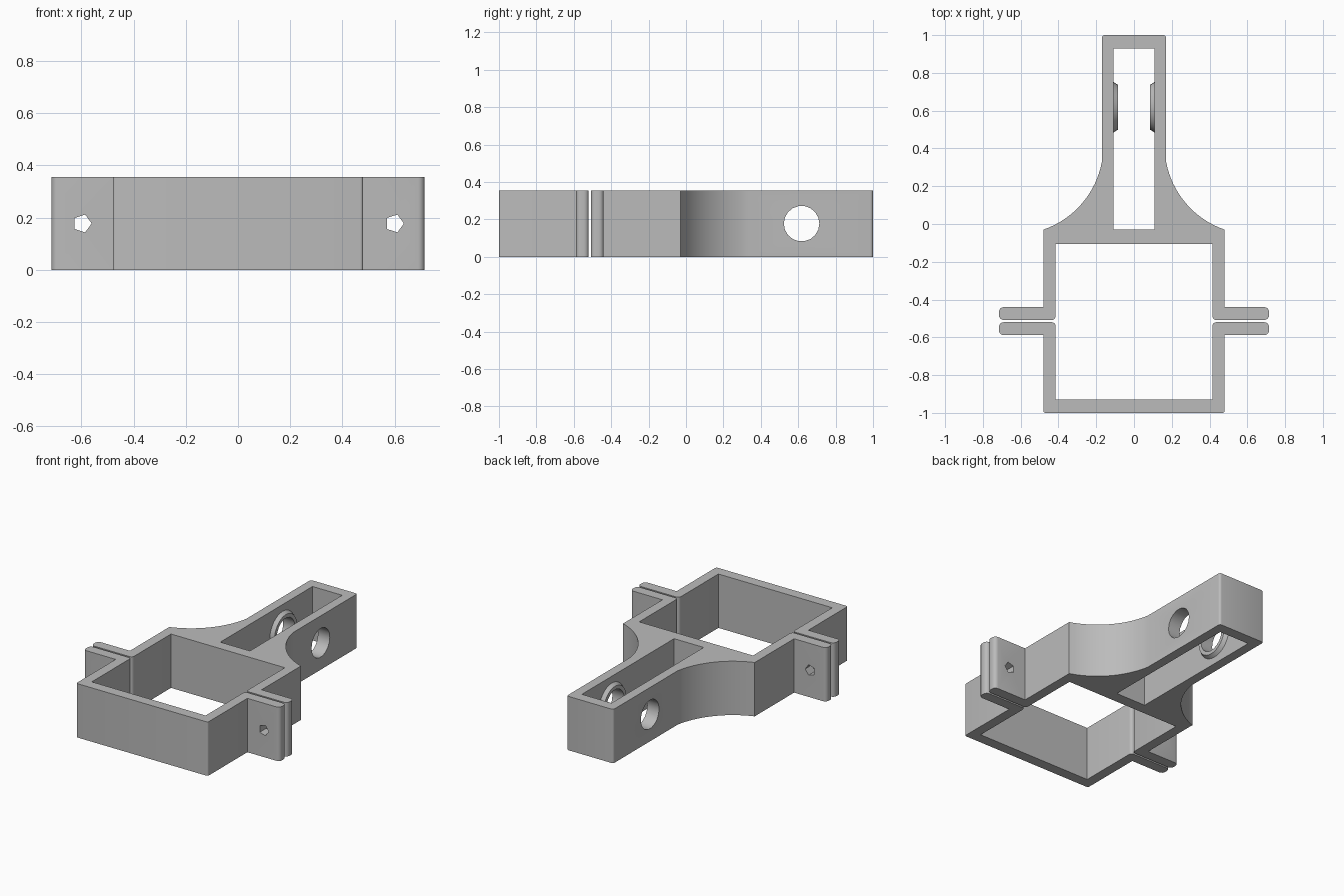
import bpy, bmesh
from math import pi, sin, cos, atan2, hypot, sqrt
from mathutils import Matrix, Vector

cube = bpy.data.objects.get("Cube")
if cube:
    bpy.data.objects.remove(cube, do_unlink=True)

HEIGHT = 0.355
MID = HEIGHT / 2

grey = bpy.data.materials.new("matte grey")
grey.use_nodes = True
COLOUR = (0.5, 0.5, 0.5, 1)
grey.diffuse_color = COLOUR
grey.node_tree.nodes["Principled BSDF"].inputs["Base Color"].default_value = COLOUR


def make_object(name, bm):
    bmesh.ops.recalc_face_normals(bm, faces=bm.faces)
    mesh = bpy.data.meshes.new(name)
    bm.to_mesh(mesh)
    bm.free()
    mesh.materials.append(grey)
    ob = bpy.data.objects.new(name, mesh)
    bpy.context.collection.objects.link(ob)
    return ob


def rounded(points, steps=4):
    """Replace each (x, y, radius) corner by a short curve."""
    out = []
    for i, (x, y, r) in enumerate(points):
        p = Vector((x, y))
        if r == 0:
            out.append(p)
            continue
        a = Vector(points[i - 1][:2]) - p
        b = Vector(points[(i + 1) % len(points)][:2]) - p
        a, b = a.normalized() * r, b.normalized() * r
        for k in range(steps + 1):
            t = k / steps * pi / 2
            out.append(p + a * (1 - sin(t)) + b * (1 - cos(t)))
    return out


def extrude_profile(name, half, z0=0, z1=HEIGHT):
    """Mirror a right-hand outline and extrude it upwards."""
    points = rounded(half + [(-x, y, r) for x, y, r in reversed(half)])
    bm = bmesh.new()
    face = bm.faces.new([bm.verts.new((p.x, p.y, z0)) for p in points])
    top = bmesh.ops.extrude_face_region(bm, geom=[face])["geom"]
    bmesh.ops.translate(bm, vec=(0, 0, z1 - z0),
                        verts=[g for g in top if isinstance(g, bmesh.types.BMVert)])
    return make_object(name, bm)


def cone(name, sides, r1, r2, depth, place, turn):
    bm = bmesh.new()
    bmesh.ops.create_cone(bm, cap_ends=True, segments=sides, radius1=r1, radius2=r2,
                          depth=depth, matrix=Matrix.Translation(place) @ turn)
    return make_object(name, bm)


def combine(target, tool, operation):
    tool.hide_render = True
    mod = target.modifiers.new(operation.lower(), "BOOLEAN")
    mod.operation, mod.solver, mod.object = operation, "EXACT", tool
    bpy.context.view_layer.objects.active = target
    bpy.ops.object.modifier_apply(modifier=mod.name)
    bpy.data.objects.remove(tool, do_unlink=True)


# Concave shoulder between the arm and the clamp
def shoulder(start, end, radius, steps=16):
    (x0, y0), (x1, y1) = start, end
    dx, dy = x1 - x0, y1 - y0
    d = hypot(dx, dy)
    h = sqrt(radius ** 2 - d * d / 4)
    cx, cy = (x0 + x1) / 2 - dy / d * h, (y0 + y1) / 2 + dx / d * h
    a0, a1 = atan2(y0 - cy, x0 - cx), atan2(y1 - cy, x1 - cx)
    angles = [a0 + (a1 - a0) * i / steps for i in range(steps + 1)]
    return [(cx + radius * cos(a), cy + radius * sin(a), 0) for a in angles]


# Rear half: arm, shoulders, clamp walls and lugs
rear = extrude_profile("rear_clamp_and_arm",
                       [(0.17, 1.0, 0.015)]
                       + shoulder((0.17, 0.33), (0.48, -0.03), 0.47)
                       + [(0.48, -0.44, 0), (0.715, -0.44, 0.025), (0.715, -0.508, 0.025),
                          (0.415, -0.508, 0.02), (0.415, -0.105, 0)])
slot = extrude_profile("slot_cutter", [(0.108, 0.93, 0), (0.108, -0.03, 0)], -0.1, HEIGHT + 0.1)
combine(rear, slot, "DIFFERENCE")

# Raised rings inside the arm, with the pivot hole through them
ACROSS = Matrix.Rotation(pi / 2, 4, "Y")
for side in (-1, 1):
    r_low, r_high = (0.14, 0.118) if side < 0 else (0.118, 0.14)
    boss = cone("boss", 32, r_low, r_high, 0.035, (side * 0.1015, 0.618, MID), ACROSS)
    combine(rear, boss, "UNION")
combine(rear, cone("pivot_cutter", 18, 0.095, 0.095, 1, (0, 0.618, MID), ACROSS), "DIFFERENCE")

# Front half: U-shaped strap with lugs
front = extrude_profile("front_clamp",
                        [(0.48, -1.0, 0.012), (0.48, -0.588, 0), (0.715, -0.588, 0.025),
                         (0.715, -0.52, 0.025), (0.415, -0.52, 0.02), (0.415, -0.93, 0)])

# Five-sided bolt holes through both pairs of lugs
ALONG = Matrix(((0, 1, 0, 0), (0, 0, 1, 0), (1, 0, 0, 0), (0, 0, 0, 1)))
for part in (rear, front):
    for x in (-0.597, 0.6):
        combine(part, cone("bolt_cutter", 5, 0.036, 0.036, 0.3, (x, -0.515, MID), ALONG), "DIFFERENCE")

for part in (rear, front):
    bpy.ops.object.select_all(action="DESELECT")
    part.select_set(True)
    bpy.context.view_layer.objects.active = part
    bpy.ops.object.shade_smooth_by_angle(angle=pi / 6)
